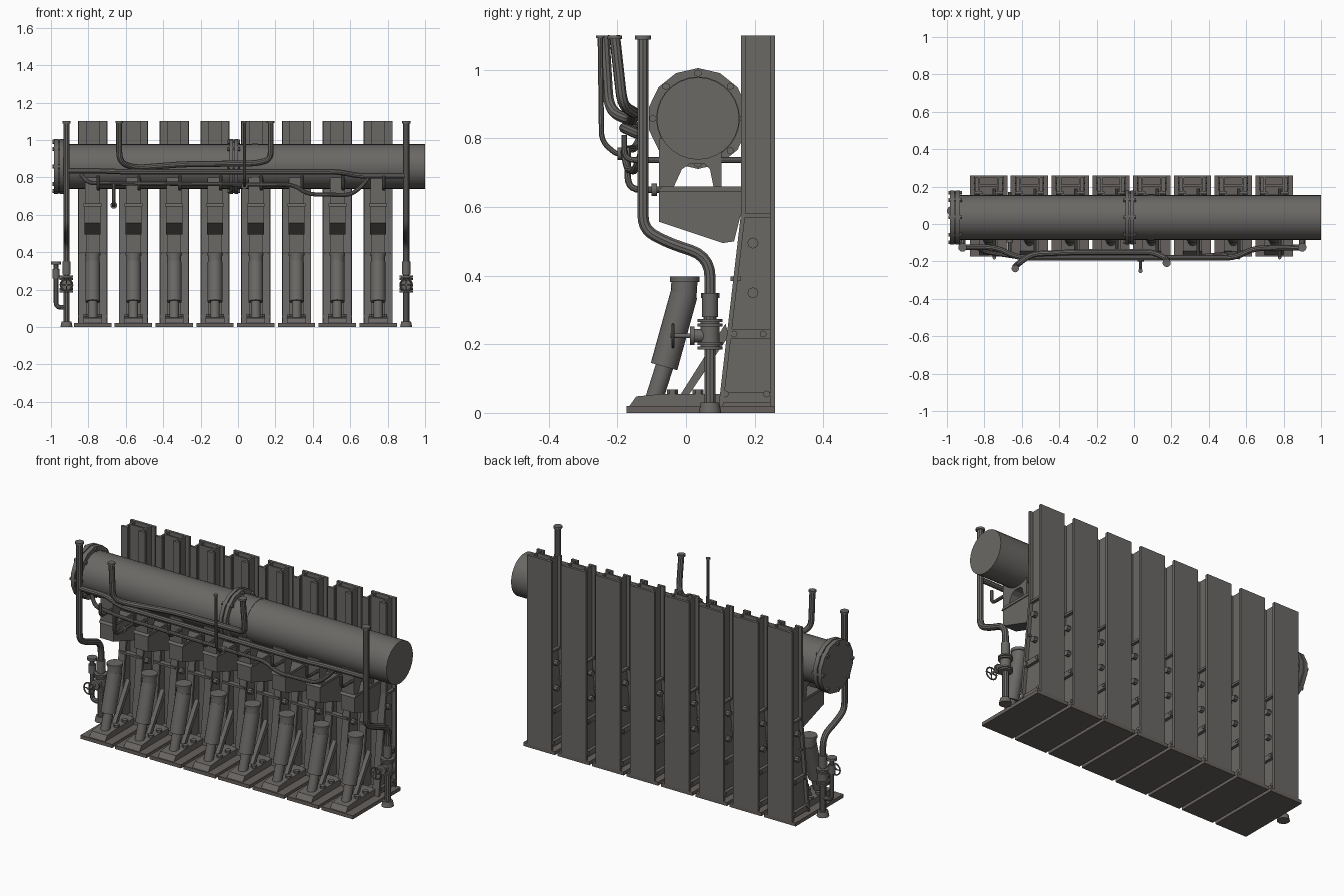
import bpy, bmesh, math
from mathutils import Vector, Matrix

if "Cube" in bpy.data.objects:
    bpy.data.objects.remove(bpy.data.objects["Cube"])

steel = bpy.data.materials.new("dark_steel")
steel.diffuse_color = (0.145, 0.138, 0.13, 1)
steel.use_nodes = True
steel.node_tree.nodes["Principled BSDF"].inputs["Base Color"].default_value = steel.diffuse_color
base_mat = bpy.data.materials.new("brown_base_steel")
base_mat.diffuse_color = (0.135, 0.12, 0.11, 1)
base_mat.use_nodes = True
base_mat.node_tree.nodes["Principled BSDF"].inputs["Base Color"].default_value = base_mat.diffuse_color


def link(name, mesh, mat=steel, smooth=True):
    if smooth:
        mesh.shade_smooth()
        mesh.set_sharp_from_angle(angle=math.radians(35))
    mesh.materials.clear()
    mesh.materials.append(mat)
    ob = bpy.data.objects.new(name, mesh)
    bpy.context.collection.objects.link(ob)
    return ob


def from_bm(name, bm, mat=steel, smooth=True):
    bmesh.ops.recalc_face_normals(bm, faces=bm.faces)
    me = bpy.data.meshes.new(name)
    bm.to_mesh(me)
    bm.free()
    return link(name, me, mat, smooth)


def box(name, x0, x1, y0, y1, z0, z1, mat=steel):
    return plate(name, [(y0, z0), (y1, z0), (y1, z1), (y0, z1)], x0, x1, mat)


def plate(name, yz, x0, x1, mat=steel):
    """Side profile in y,z extruded along x."""
    bm = bmesh.new()
    f = bm.faces.new([bm.verts.new((x0, y, z)) for y, z in yz])
    r = bmesh.ops.extrude_face_region(bm, geom=[f])
    vs = [v for v in r["geom"] if isinstance(v, bmesh.types.BMVert)]
    bmesh.ops.translate(bm, verts=vs, vec=(x1 - x0, 0, 0))
    return from_bm(name, bm, mat, False)


def rod(name, p0, p1, r0, r1=None, n=14):
    p0, p1 = Vector(p0), Vector(p1)
    d = p1 - p0
    m = Matrix.Translation((p0 + p1) / 2) @ d.to_track_quat('Z', 'Y').to_matrix().to_4x4()
    bm = bmesh.new()
    bmesh.ops.create_cone(bm, cap_ends=True, segments=n, radius1=r0,
                          radius2=r0 if r1 is None else r1, depth=d.length, matrix=m)
    return from_bm(name, bm)


def pipe(name, pts, r, bend=0.05, closed=False):
    """Round pipe through corner points, corners rounded."""
    P = [Vector(p) for p in pts]
    out = P if closed else [P[0]]
    if not closed:
        for a, b, c in zip(P, P[1:], P[2:]):
            u, v = a - b, c - b
            k = min(bend, u.length * 0.48, v.length * 0.48)
            s, e = b + u.normalized() * k, b + v.normalized() * k
            out += [s * (1 - t) ** 2 + b * 2 * t * (1 - t) + e * t * t
                    for t in (0, 0.2, 0.4, 0.6, 0.8, 1)]
        out.append(P[-1])
    cu = bpy.data.curves.new(name, 'CURVE')
    cu.dimensions, cu.fill_mode = '3D', 'FULL'
    cu.bevel_depth, cu.bevel_resolution, cu.use_fill_caps = r, 3, True
    sp = cu.splines.new('POLY')
    sp.points.add(len(out) - 1)
    for q, p in zip(sp.points, out):
        q.co = (*p, 1)
    sp.use_cyclic_u = closed
    tmp = bpy.data.objects.new("tmp", cu)
    bpy.context.collection.objects.link(tmp)
    dg = bpy.context.evaluated_depsgraph_get()
    me = bpy.data.meshes.new_from_object(tmp.evaluated_get(dg))
    bpy.data.objects.remove(tmp)
    me.name = name
    return link(name, me)


# ---- One support unit, built at x = 0 and repeated eight times ----
unit = [
    box("base_plate", -0.1, 0.1, -0.173, 0.26, 0, 0.02, base_mat),
    plate("base_shoe", [(-0.165, 0.02), (0.11, 0.02), (0.11, 0.055), (-0.07, 0.055), (-0.145, 0.048)],
          -0.05, 0.05),
    box("column_back_flange", -0.078, 0.078, 0.245, 0.26, 0.02, 1.1),
    box("column_inner_web", -0.05, 0.05, 0.2, 0.21, 0.02, 1.1),
    plate("diagonal_brace", [(-0.015, 0.055), (0.01, 0.055), (0.125, 0.225), (0.115, 0.26)], -0.012, 0.012),
]
front = [(0.095, 0.02), (0.16, 0.58), (0.16, 1.1)]
for s in (-1, 1):
    unit.append(plate("column_side", [(0.25, 0.02), (0.25, 1.1)] + front[::-1], s * 0.046, s * 0.056))
    unit.append(plate("column_front_flange", front + [(y + 0.013, z) for y, z in front[::-1]],
                      s * 0.034, s * 0.076))
    # stiffeners and bolts on the column sides
    for z, t, y in ((0.575, 0.012, 0.165), (0.23, 0.03, 0.125), (0.045, 0.03, 0.105)):
        unit.append(box("column_stiffener", s * 0.05, s * 0.073, y, 0.247, z - t / 2, z + t / 2))
    for y, z, r in ((0.195, 0.495, 0.016), (0.195, 0.35, 0.016), (0.14, 0.23, 0.01),
                    (0.225, 0.23, 0.01), (0.115, 0.055, 0.01), (0.235, 0.055, 0.01)):
        unit.append(rod("column_bolt", (s * 0.05, y, z), (s * 0.078, y, z), r, n=8))
    for y in (-0.04, 0.035):
        unit.append(rod("base_bolt", (s * 0.035, y, 0.05), (s * 0.035, y, 0.068), 0.016, n=6))
unit += [
    box("column_cross_tie", -0.07, 0.07, 0.13, 0.16, 0.385, 0.397),
    # inclined cylinder
    rod("cylinder_rod", (0, -0.093, 0.04), (0, -0.055, 0.16), 0.026),
    rod("cylinder_body", (0, -0.064, 0.135), (0, -0.006, 0.345), 0.04, n=18),
    rod("cylinder_neck", (0, -0.008, 0.33), (0, -0.004, 0.39), 0.038, n=18),
    rod("cylinder_cap", (0, -0.004, 0.382), (0, -0.004, 0.398), 0.043, n=18),
    # bracket box with sloping underside, rim and drum saddle
    plate("bracket_box", [(-0.078, 0.645), (-0.078, 0.557), (0.108, 0.495), (0.14, 0.5), (0.16, 0.58),
                          (0.16, 0.645)], -0.043, 0.043),
    plate("bracket_rim", [(-0.082, 0.645), (0.16, 0.645), (0.16, 0.66), (-0.07, 0.66)], -0.048, 0.048),
    plate("drum_saddle", [(-0.078, 0.66), (-0.035, 0.66), (-0.012, 0.71), (0.01, 0.725), (0.055, 0.725),
                          (0.07, 0.71), (0.08, 0.66), (0.103, 0.66), (0.103, 0.8), (-0.078, 0.8)],
          -0.04, 0.04),
    pipe("unit_feed_pipe", [(0.03, -0.18, 0.81), (0.03, -0.18, 0.737), (0.03, 0.19, 0.737)], 0.009, 0.03),
]
for i in range(8):
    x = -0.777 + 0.218 * i
    for ob in unit:
        o = ob if i == 0 else bpy.data.objects.new(ob.name, ob.data)
        if i:
            bpy.context.collection.objects.link(o)
        o.location.x = x

# ---- Long drum with flanged joints ----
DY, DZ = 0.035, 0.858


def disc(name, x0, x1, r, n=24):
    return rod(name, (x0, DY, DZ), (x1, DY, DZ), r, n=n)


disc("drum", -0.95, 1.0, 0.12, 28)
disc("drum_seam", 0.075, 0.108, 0.122, 28)
for name, xs in (("end_flange", (-0.983, -0.96, -0.955, -0.93)), ("joint_flange", (-0.046, -0.026, -0.02, 0.0))):
    disc(name + "_a", xs[0], xs[1], 0.147, 14)
    disc(name + "_b", xs[2], xs[3], 0.147, 14)
    disc(name + "_gasket", xs[1], xs[2], 0.135)
    for k in range(8):
        a = k * math.pi / 4 + math.pi / 2
        y, z = DY + 0.132 * math.cos(a), DZ + 0.132 * math.sin(a)
        rod(name + "_bolt", (xs[0] - 0.01, y, z), (xs[3] + 0.01, y, z), 0.011, n=6)

# ---- Risers with valves at both ends ----
for x in (-0.917, 0.899):
    pipe("riser_pipe", [(x, -0.125, 1.1), (x, -0.125, 0.535), (x, -0.055, 0.497), (x, 0.07, 0.455), (x, 0.07, 0.02)],
         0.017, 0.06)
    rod("riser_top_flange", (x, -0.125, 1.088), (x, -0.125, 1.1), 0.023)
    rod("riser_foot", (x, 0.07, 0), (x, 0.07, 0.03), 0.033, 0.027)
    rod("riser_collar", (x, 0.07, 0.28), (x, 0.07, 0.35), 0.023)
    for z in (0.185, 0.252):
        rod("valve_flange", (x, 0.07, z), (x, 0.07, z + 0.009), 0.037)
        rod("valve_flange", (x, 0.07, z + 0.013), (x, 0.07, z + 0.022), 0.037)
    rod("valve_body", (x, 0.07, 0.19), (x, 0.07, 0.27), 0.028)
    rod("valve_bonnet", (x, 0.07, 0.225), (x, 0.015, 0.225), 0.02)
    rod("valve_bonnet_flange", (x, 0.025, 0.225), (x, 0.012, 0.225), 0.027)
    rod("valve_stem", (x, 0.02, 0.225), (x, -0.045, 0.225), 0.007)
    ring = [(x + 0.033 * math.cos(t * math.pi / 8), -0.038, 0.225 + 0.033 * math.sin(t * math.pi / 8))
            for t in range(16)]
    pipe("hand_wheel", ring, 0.004, closed=True)
    for t in (0, 4):
        rod("wheel_spoke", ring[t], ring[t + 8], 0.0035, n=6)
# side branch on the left riser
pipe("side_branch", [(-0.917, 0.07, 0.105), (-0.973, 0.07, 0.105), (-0.973, 0.07, 0.35)], 0.013, 0.035)
rod("branch_flange", (-0.973, 0.07, 0.335), (-0.973, 0.07, 0.35), 0.027)
rod("branch_collar", (-0.973, 0.07, 0.26), (-0.973, 0.07, 0.31), 0.019)

# ---- Headers along the front ----
pipe("main_header", [(-0.917, -0.125, 0.835), (-0.74, -0.125, 0.835), (-0.62, -0.18, 0.83), (0.54, -0.18, 0.83),
                     (0.64, -0.13, 0.808), (0.899, -0.125, 0.808)], 0.015)
pipe("lower_header", [(-0.84, -0.125, 0.815), (-0.8, -0.15, 0.77), (-0.6, -0.18, 0.768), (0.3, -0.18, 0.76),
                      (0.37, -0.17, 0.71), (0.6, -0.15, 0.705), (0.66, -0.13, 0.75), (0.7, -0.125, 0.8)], 0.011)
pipe("drop_pipe", [(-0.664, -0.17, 0.768), (-0.664, -0.17, 0.65), (-0.664, 0.17, 0.65)], 0.01, 0.04)
rod("drop_pipe_collar", (-0.664, -0.1, 0.65), (-0.664, -0.085, 0.65), 0.018)
# U-shaped vent pipe and thin vent
pipe("vent_pipe", [(-0.635, -0.238, 1.1), (-0.635, -0.225, 0.88), (-0.55, -0.16, 0.85), (-0.3, -0.15, 0.87),
                   (0.1, -0.15, 0.875), (0.175, -0.185, 0.895), (0.175, -0.208, 1.1)], 0.016, 0.06)
rod("vent_flange", (-0.635, -0.238, 1.09), (-0.635, -0.238, 1.1), 0.02)
rod("vent_flange", (0.175, -0.208, 1.09), (0.175, -0.208, 1.1), 0.022)
pipe("thin_vent", [(0.035, -0.25, 1.1), (0.035, -0.246, 0.79), (0.035, -0.2, 0.752), (0.035, -0.17, 0.762)],
     0.008, 0.04)
rod("thin_vent_flange", (0.035, -0.25, 1.093), (0.035, -0.25, 1.1), 0.012)
rod("thin_vent_valve", (0.035, -0.2, 0.755), (0.035, -0.165, 0.755), 0.018)
